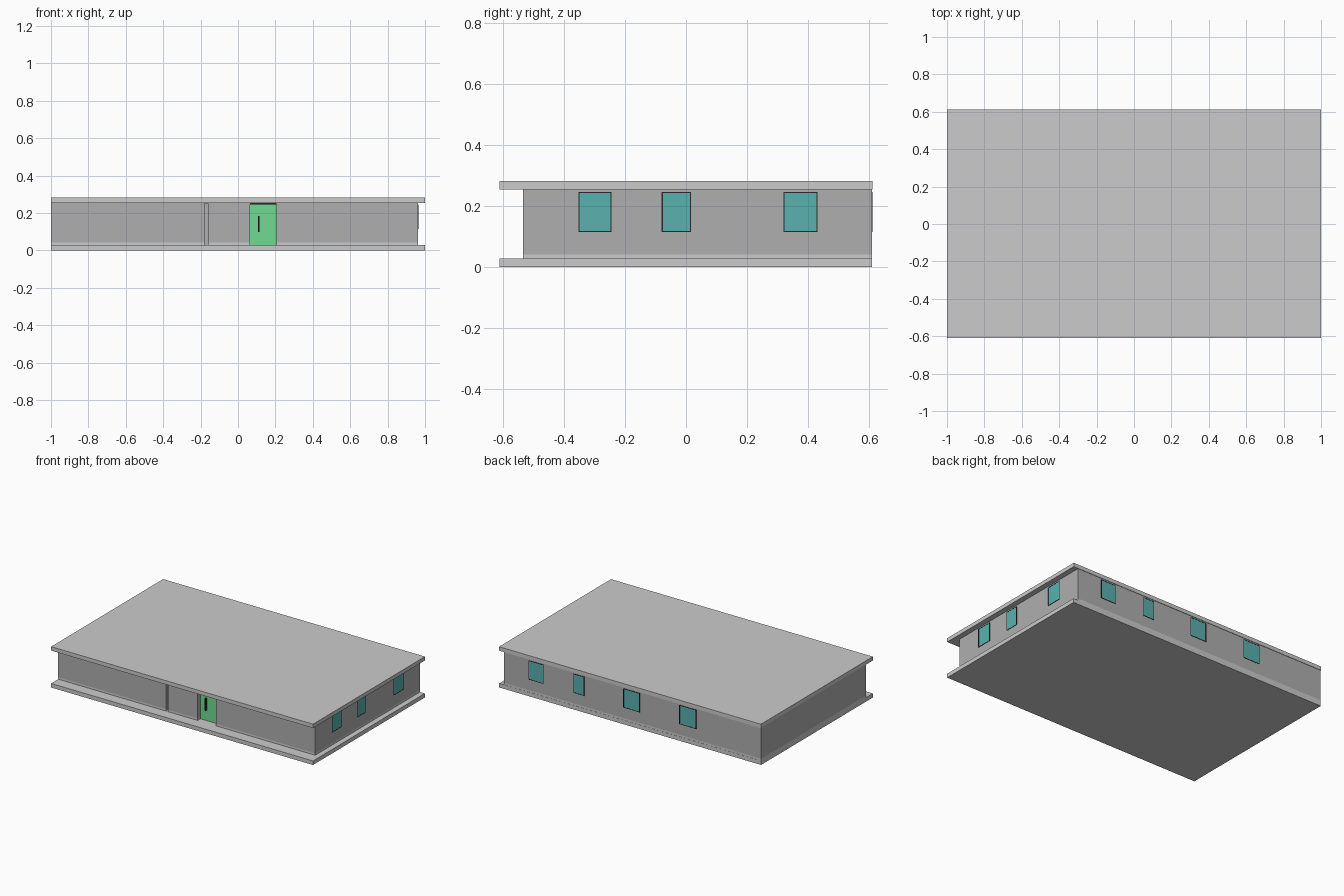
import bpy

if "Cube" in bpy.data.objects:
    bpy.data.objects.remove(bpy.data.objects["Cube"])

def material(name, rgb):
    m = bpy.data.materials.new(name)
    m.diffuse_color = (*rgb, 1)
    m.use_nodes = True
    m.node_tree.nodes["Principled BSDF"].inputs["Base Color"].default_value = m.diffuse_color
    return m

WALL = material("wall_grey", (0.43, 0.43, 0.43))
GLASS = material("teal_glass", (0.10, 0.44, 0.43))
GREEN = material("door_green", (0.16, 0.70, 0.29))
DARK = material("dark_trim", (0.02, 0.02, 0.02))

def box(name, x, y, z, mat=None):
    """Box from (min, max) ranges on each axis."""
    bpy.ops.mesh.primitive_cube_add(size=1)
    o = bpy.context.object
    o.name = name
    r = (x, y, z)
    o.location = [(a + b) / 2 for a, b in r]
    o.scale = [b - a for a, b in r]
    bpy.ops.object.transform_apply(location=True, rotation=True, scale=True)
    if mat:
        o.data.materials.append(mat)
    return o

X0, X1, Y0, Y1 = -1.0, 0.963, -0.533, 0.608
T = 0.04                      # wall thickness
Z0, ZP, Z1 = 0.028, 0.042, 0.255

# Ground slab and flat roof
box("ground_slab", (-1, 1), (-0.61, 0.609), (0, Z0))
box("roof_slab", (-1, 1), (-0.61, 0.611), (Z1, 0.282))

def wall(name, x, y):
    """Wall standing on a pale floor strip."""
    box(name + "_plinth", x, y, (Z0, ZP))
    box(name, x, y, (ZP, Z1), WALL)

# Back and side walls
wall("back_wall", (X0, X1), (Y1 - T, Y1))
wall("left_wall", (X0, X0 + T), (Y0 + T, Y1 - T))
wall("right_wall", (X1 - T, X1), (Y0 + T, Y1 - T))

# Front wall in three pieces, leaving the narrow slot and the doorway
for i, x in enumerate([(X0, -0.178), (-0.16, 0.065), (0.207, X1)]):
    wall(f"front_wall_{i + 1}", x, (Y0, Y0 + T))
box("slot_panel", (-0.19, -0.15), (Y0 + T, Y0 + T + 0.012), (Z0, Z1), WALL)
box("slot_header", (-0.178, -0.16), (Y0, Y0 + T), (0.250, Z1), WALL)

# Recessed door with dark head trim and pull handle
box("door", (0.065, 0.207), (Y0 + 0.03, Y0 + T), (Z0, 0.247), GREEN)
box("door_head_trim", (0.065, 0.207), (Y0 + 0.004, Y0 + T), (0.247, Z1), DARK)
box("door_handle", (0.106, 0.114), (Y0 + 0.018, Y0 + 0.03), (0.10, 0.185), DARK)

def window(name, axis, face, sign, a, b, z=(0.115, 0.247)):
    """Glass pane in a thin dark frame on the wall plane axis=face."""
    f = 0.004
    def part(n, u, v, out, mat):
        d = sorted((face - sign * 0.012, face + sign * out))
        box(n, *((d, u, v) if axis == "x" else (u, d, v)), mat)
    part(name + "_glass", (a + f, b - f), (z[0] + f, z[1] - f), 0.001, GLASS)
    part(name + "_frame_bottom", (a, b), (z[0], z[0] + f), 0.002, DARK)
    part(name + "_frame_top", (a, b), (z[1] - f, z[1]), 0.002, DARK)
    part(name + "_frame_side_1", (a, a + f), (z[0] + f, z[1] - f), 0.002, DARK)
    part(name + "_frame_side_2", (b - f, b), (z[0] + f, z[1] - f), 0.002, DARK)

# Windows on the right, left and back walls
layout = {
    "right": ("x", X1, 1, [(-0.352, -0.243), (-0.08, 0.017), (0.319, 0.431)]),
    "left": ("x", X0 + 0.002, -1, [(-0.42, -0.325), (-0.07, 0.022), (0.316, 0.434)]),
    "back": ("y", Y1, 1, [(-0.505, -0.375), (-0.073, 0.053), (0.351, 0.434), (0.662, 0.776)]),
}
# The left frames are kept inside the 2-unit length
for side, (axis, face, sign, spans) in layout.items():
    for i, (a, b) in enumerate(spans):
        window(f"{side}_window_{i + 1}", axis, face - (0.0005 * sign if side == "left" else 0), sign, a, b)
